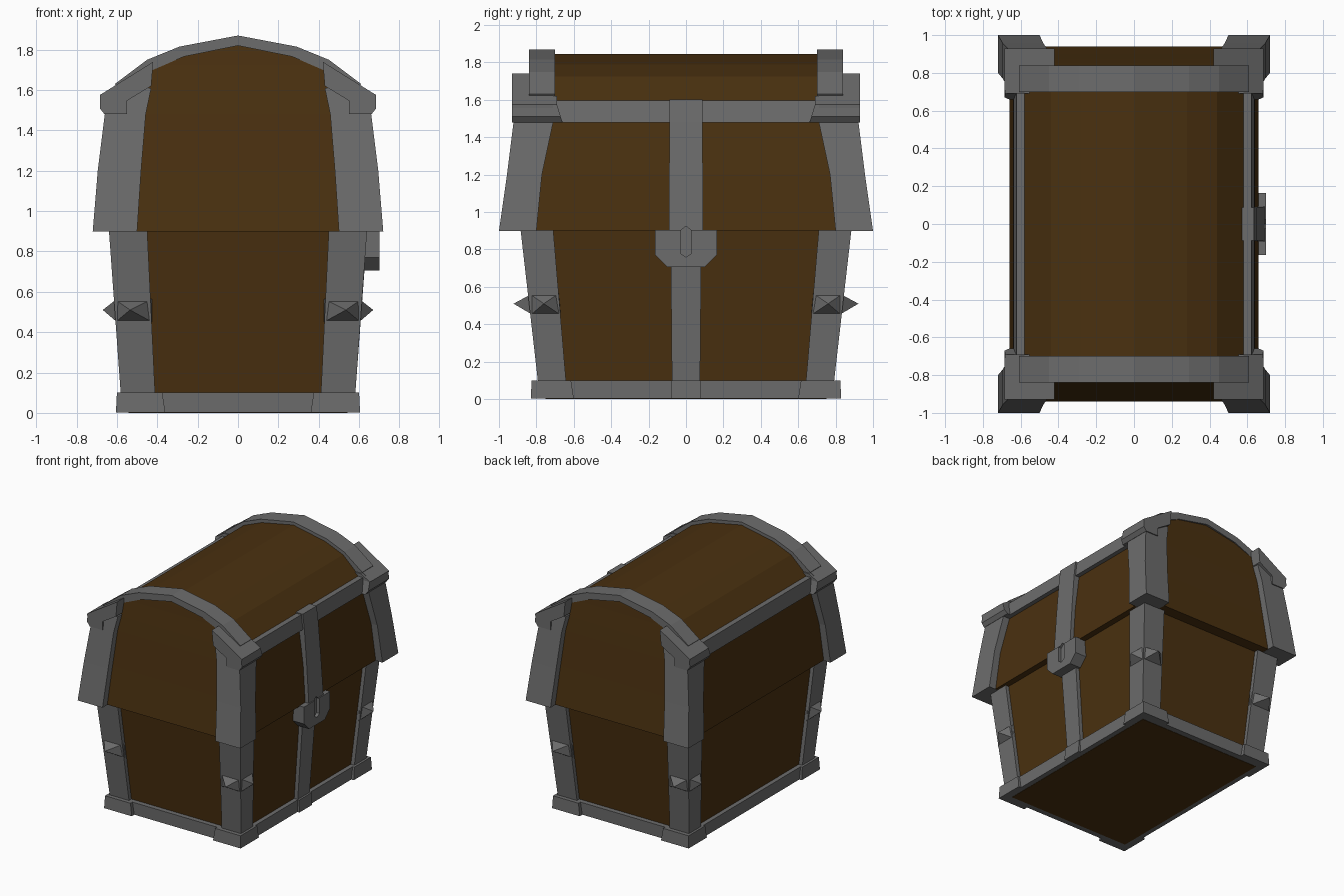
import bpy, bmesh

if "Cube" in bpy.data.objects:
    bpy.data.objects.remove(bpy.data.objects["Cube"])

def material(name, rgb):
    m = bpy.data.materials.new(name)
    m.diffuse_color = (*rgb, 1)
    m.use_nodes = True
    m.node_tree.nodes["Principled BSDF"].inputs["Base Color"].default_value = m.diffuse_color
    return m

WOOD = material("dark wood", (0.068, 0.03, 0.005))
IRON = material("grey iron", (0.15, 0.15, 0.15))

def rings(name, mat, loops, mirror=""):
    """Skin a list of equal-length loops of points, cap both ends, mirror about the origin."""
    bm = bmesh.new()
    vs = [[bm.verts.new(p) for p in loop] for loop in loops]
    n = len(vs[0])
    for a, b in zip(vs, vs[1:]):
        for i in range(n):
            j = (i + 1) % n
            bm.faces.new((a[i], a[j], b[j], b[i]))
    bm.faces.new(vs[0])
    bm.faces.new(vs[-1])
    bmesh.ops.recalc_face_normals(bm, faces=bm.faces)
    me = bpy.data.meshes.new(name)
    bm.to_mesh(me)
    bm.free()
    me.materials.append(mat)
    ob = bpy.data.objects.new(name, me)
    bpy.context.collection.objects.link(ob)
    if mirror:
        mod = ob.modifiers.new("mirror", 'MIRROR')
        mod.use_axis = ["X" in mirror, "Y" in mirror, False]
        mod.use_mirror_merge = False
    return ob

def loft(name, mat, levels, mirror=""):
    """Stack of rectangles (x0, x1, y0, y1, z)."""
    return rings(name, mat, [[(a, c, z), (b, c, z), (b, d, z), (a, d, z)]
                             for a, b, c, d, z in levels], mirror)

def prism_y(name, mat, pts, y0, y1, mirror=""):
    return rings(name, mat, [[(x, y, z) for x, z in pts] for y in (y0, y1)], mirror)

def prism_x(name, mat, pts, x0, x1):
    return rings(name, mat, [[(x, y, z) for y, z in pts] for x in (x0, x1)])

def centred(levels):
    return [(-x, x, -y, y, z) for x, y, z in levels]

# Wooden body and domed lid
loft("body", WOOD, centred([(.543, .75, 0), (.612, .852, .92)]))
loft("lid", WOOD, centred([(.66, .94, .9), (.64, .902, 1.2), (.602, .87, 1.48), (.58, .855, 1.595),
                           (.44, .835, 1.725), (.28, .828, 1.79), (.002, .82, 1.845)]))

# Base trim
loft("base_side_trim", IRON, [(.5, .583, -.7, .7, .002), (.5, .585, -.7, .7, .1)], "X")
loft("base_end_trim", IRON, [(-.5, .5, .7, .797, .002), (-.5, .5, .7, .80, .1)], "Y")
loft("base_corner", IRON, [(.36, .605, .60, .83, .002), (.375, .60, .615, .825, .1)], "XY")
loft("base_strap_foot", IRON, [(.5, .60, -.08, .08, .002), (.5, .597, -.08, .08, .1)])

# Corner posts of the body and lid
loft("body_post", IRON, [(.41, .58, .64, .79, .08), (.45, .64, .71, .885, .91)], "XY")
loft("lid_post", IRON, [(.50, .72, .80, 1.0, .898), (.48, .695, .77, .957, 1.2),
                        (.457, .66, .71, .922, 1.48), (.43, .49, .71, .905, 1.61)], "XY")

# Pyramid studs on both outer faces of each body post
loft_stud = [(.425, .45), (.607, .45), (.614, .45 + .115), (.425, .45 + .115)]
rings("end_stud", IRON, [[(x, .82, z) for x, z in loft_stud],
                         [(.535 + .001 * (x - .5), .922, .51 + .001 * (z - .5)) for x, z in loft_stud]], "XY")
side_stud = [(.67, .45), (.83, .45), (.84, .565), (.68, .565)]
rings("side_stud", IRON, [[(.60, y, z) for y, z in side_stud],
                          [(.67, .76 + .001 * (y - .7), .51 + .001 * (z - .5)) for y, z in side_stud]], "XY")

# Arched bands over the lid
outer = [(0, 1.87), (.29, 1.815), (.45, 1.75), (.61, 1.63)]
inner = [(.57, 1.57), (.42, 1.70), (.27, 1.765), (0, 1.82)]
arch = outer + inner + [(-x, z) for x, z in inner[-2::-1]] + [(-x, z) for x, z in outer[:0:-1]]
prism_y("lid_band", IRON, arch, .70, .84, "Y")

# Sloping corner caps and the rails between them
prism_y("corner_cap", IRON, [(.42, 1.74), (.685, 1.575), (.68, 1.51), (.66, 1.48), (.43, 1.62)], .71, .93, "XY")
loft("corner_cap_side", IRON, [(.55, .662, .66, .93, 1.48), (.55, .685, .67, .93, 1.51),
                               (.55, .683, .69, .93, 1.575), (.55, .61, .69, .93, 1.62)], "XY")
loft("lid_rail", IRON, [(.55, .637, -.7, .7, 1.48), (.55, .622, -.7, .7, 1.595)], "X")

# Centre strap on the lock side
loft("body_strap", IRON, [(.5, .58, -.075, .075, .08), (.5, .642, -.083, .083, .91)])
strap = loft("lid_strap", IRON, [(.5, .692, -.092, .092, .898), (.5, .672, -.09, .09, 1.2),
                                 (.5, .65, -.088, .088, 1.48), (.5, .635, -.088, .088, 1.602)])

# Lock plate with a cut keyhole
lock = prism_x("lock_plate", IRON, [(-.165, .905), (-.165, .77), (-.10, .705), (.10, .705),
                                    (.165, .77), (.165, .905)], .60, .70)
hole = prism_x("keyhole_cutter", IRON, [(0, .925), (-.03, .90), (-.03, .78), (0, .76),
                                        (.03, .78), (.03, .90)], .675, .75)
hole.hide_render = True
hole.hide_viewport = True
for ob in (lock, strap):
    mod = ob.modifiers.new("keyhole", 'BOOLEAN')
    mod.operation = 'DIFFERENCE'
    mod.solver = 'EXACT'
    mod.object = hole
